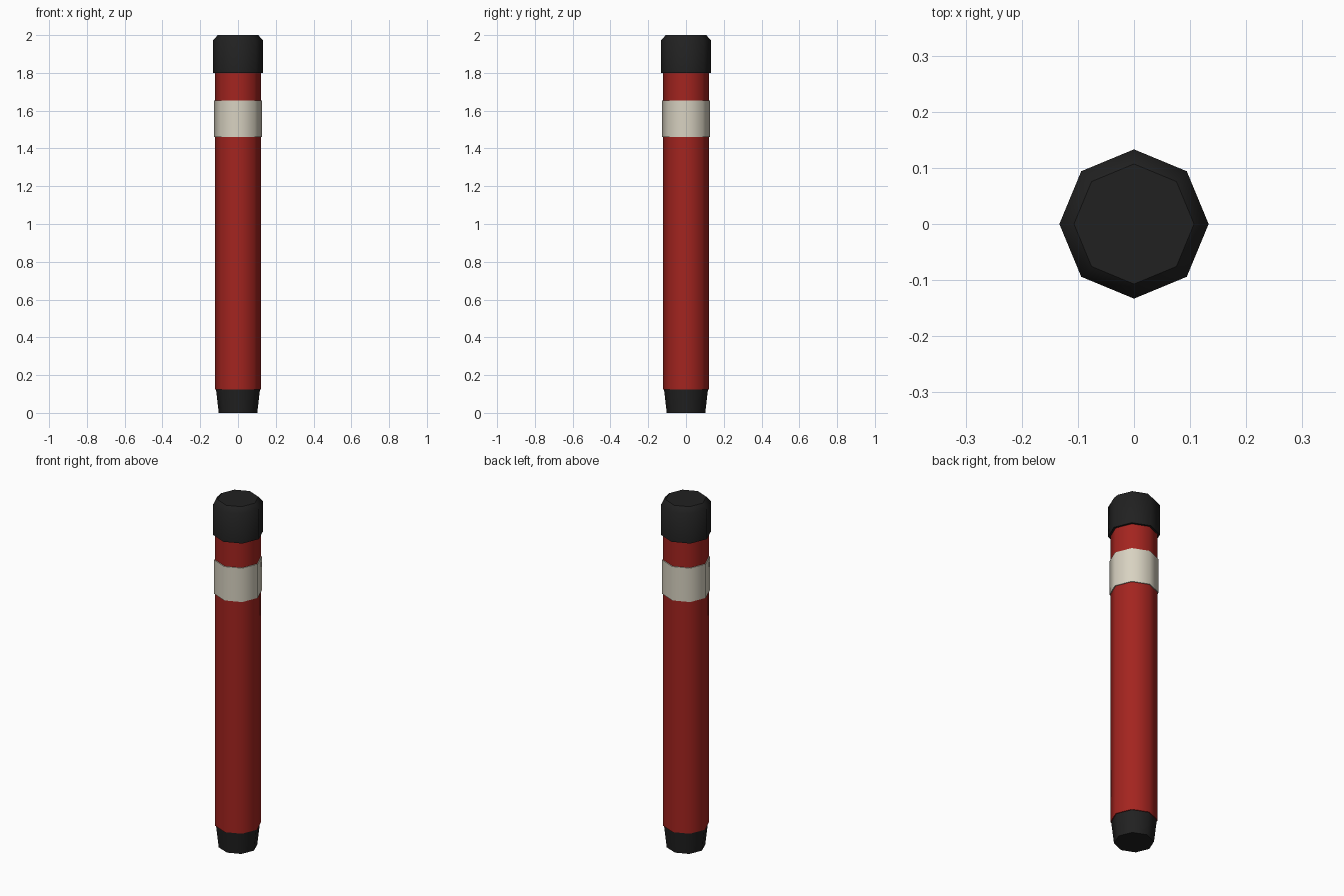
import bpy, bmesh, math

if "Cube" in bpy.data.objects:
    bpy.data.objects.remove(bpy.data.objects["Cube"])

SIDES = 8


def material(name, color):
    m = bpy.data.materials.new(name)
    m.diffuse_color = (*color, 1)
    m.use_nodes = True
    m.node_tree.nodes["Principled BSDF"].inputs["Base Color"].default_value = m.diffuse_color
    return m


def lathe(name, profile, mat):
    """Closed eight-sided solid from (radius, z) rings, bottom to top."""
    bm = bmesh.new()
    rings = [[bm.verts.new((r * math.cos(2 * math.pi * i / SIDES),
                            r * math.sin(2 * math.pi * i / SIDES), z))
              for i in range(SIDES)] for r, z in profile]
    for low, high in zip(rings, rings[1:]):
        for i in range(SIDES):
            j = (i + 1) % SIDES
            bm.faces.new((low[i], low[j], high[j], high[i]))
    bm.faces.new(rings[0][::-1])
    bm.faces.new(rings[-1])
    mesh = bpy.data.meshes.new(name)
    bm.to_mesh(mesh)
    bm.free()
    obj = bpy.data.objects.new(name, mesh)
    bpy.context.collection.objects.link(obj)
    mesh.materials.append(mat)
    # Round shading across the sides, crisp at the rims
    bpy.ops.object.select_all(action='DESELECT')
    obj.select_set(True)
    bpy.context.view_layer.objects.active = obj
    bpy.ops.object.shade_smooth_by_angle(angle=math.radians(46))
    return obj


red = material("red", (0.367, 0.0176, 0.0137))
cream = material("cream", (0.685, 0.644, 0.533))
black = material("black", (0.0152, 0.0152, 0.0152))

# Tapered foot
lathe("foot", [(0.102, 0), (0.117, 0.13)], black)
# Main tube
lathe("tube", [(0.121, 0.125), (0.121, 1.81)], red)
# Label band wrapped around the tube
lathe("band", [(0.126, 1.46), (0.126, 1.655)], cream)
# Cap with chamfered top
lathe("cap", [(0.133, 1.80), (0.133, 1.972), (0.107, 2.0)], black)
